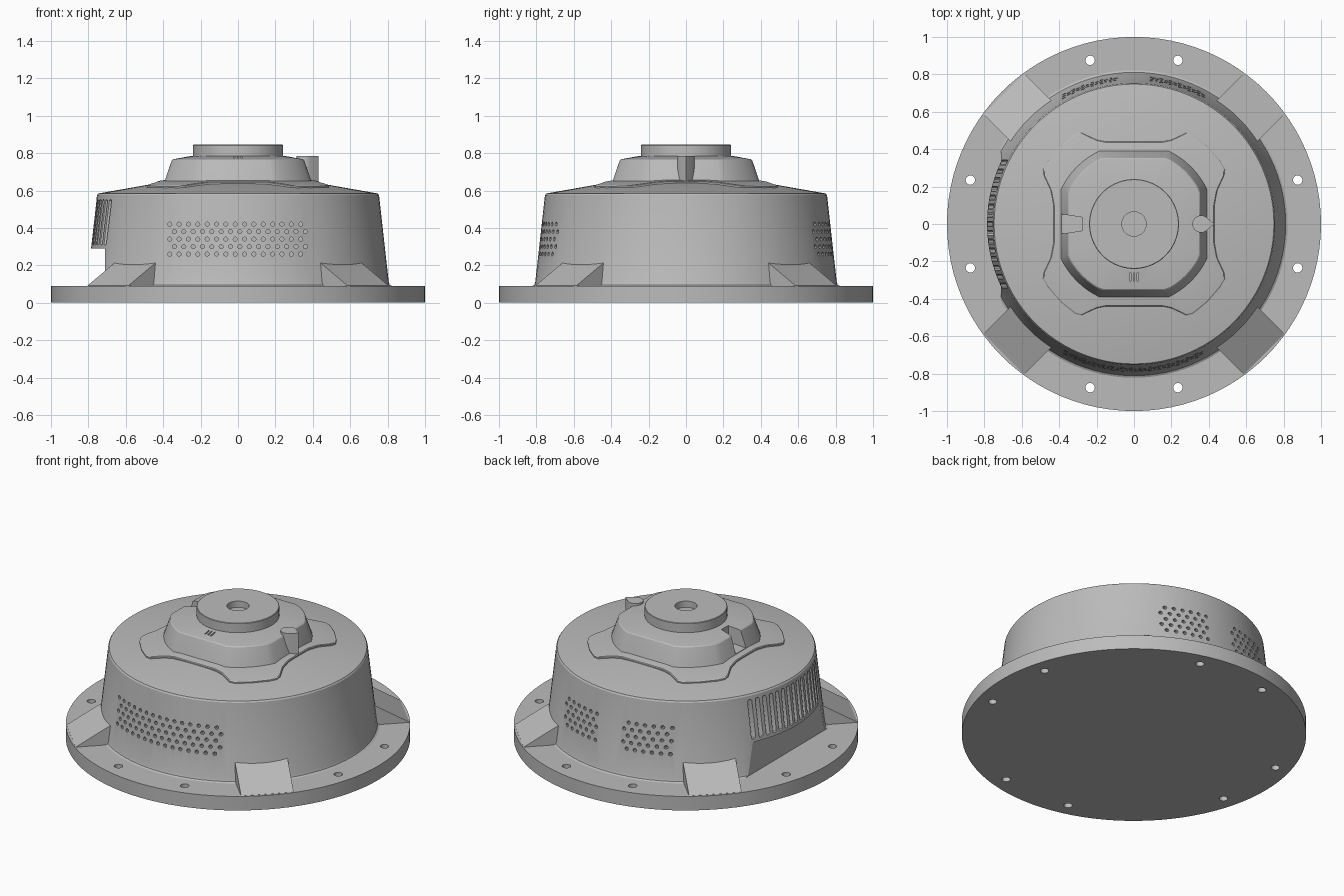
import bpy, bmesh, math
from mathutils import Vector, Matrix

if "Cube" in bpy.data.objects:
    bpy.data.objects.remove(bpy.data.objects["Cube"])

grey = bpy.data.materials.new("cast_grey")
grey.use_nodes = True
COLOUR = (0.5, 0.5, 0.5, 1)
grey.diffuse_color = COLOUR
grey.node_tree.nodes["Principled BSDF"].inputs["Base Color"].default_value = COLOUR


def loft(bm, rings):
    """Skin a list of equal-length rings and cap both ends."""
    rows = [[bm.verts.new(p) for p in ring] for ring in rings]
    n = len(rows[0])
    for a, b in zip(rows, rows[1:]):
        for i in range(n):
            j = (i + 1) % n
            bm.faces.new((a[i], a[j], b[j], b[i]))
    bm.faces.new(rows[0][::-1])
    bm.faces.new(rows[-1])


def circle(r, z, n=96):
    return [(r * math.cos(t * math.tau / n), r * math.sin(t * math.tau / n), z) for t in range(n)]


def prism(bm, outline, z0, z1):
    loft(bm, [[(x, y, z) for x, y in outline] for z in (z0, z1)])


def box(bm, x0, x1, y0, y1, z0, z1):
    prism(bm, [(x0, y0), (x1, y0), (x1, y1), (x0, y1)], z0, z1)


def make(name, bm):
    bmesh.ops.recalc_face_normals(bm, faces=bm.faces)
    mesh = bpy.data.meshes.new(name)
    bm.to_mesh(mesh)
    bm.free()
    mesh.materials.append(grey)
    ob = bpy.data.objects.new(name, mesh)
    bpy.context.collection.objects.link(ob)
    return ob


def lathe(name, profile):
    bm = bmesh.new()
    loft(bm, [circle(r, z) for r, z in profile])
    return make(name, bm)


def carve(ob, cutter_bm):
    """Subtract the cutter shapes and keep the plain result."""
    cutter = make("cutter", cutter_bm)
    cutter.hide_render = True
    mod = ob.modifiers.new("cut", "BOOLEAN")
    mod.operation = "DIFFERENCE"
    mod.solver = "EXACT"
    mod.object = cutter
    graph = bpy.context.evaluated_depsgraph_get()
    mesh = bpy.data.meshes.new_from_object(ob.evaluated_get(graph))
    ob.modifiers.clear()
    ob.data = mesh
    bpy.data.objects.remove(cutter)


parts = []

# Mounting flange with eight bolt holes
flange = lathe("flange", [(1, 0), (1, 0.09)])
cut = bmesh.new()
for quarter in range(4):
    for offset in (15, 75):
        a = math.radians(90 * quarter + offset)
        move = Vector((math.cos(a), math.sin(a), 0)) * 0.906
        loft(cut, [[Vector(p) + move for p in circle(0.025, z, 20)] for z in (-0.1, 0.2)])
carve(flange, cut)
parts.append(flange)

# Tapered housing
housing = lathe("housing", [(0.822, 0.05), (0.822, 0.09), (0.811, 0.096), (0.806, 0.11),
                            (0.754, 0.575), (0.748, 0.584), (0.4, 0.645), (0.3, 0.645)])
cut = bmesh.new()


def wall_radius(z):
    return 0.806 - (z - 0.11) * 0.112


def speaker_hole(x, z, side):
    y = math.sqrt(wall_radius(z) ** 2 - x * x)
    ring = [(x + px, z + pz) for px, pz, _ in circle(0.011, 0, 10)]
    loft(cut, [[(px, side * d, pz) for px, pz in ring] for d in (y - 0.025, y + 0.06)])


# Perforated patches: one wide at the front, two small at the back
for row in range(5):
    z = 0.26 + 0.04 * row
    shift = 0.025 * (row % 2)
    for i in range(15):
        speaker_hole(-0.365 + 0.05 * i + shift, z, -1)
    for start in (-0.375, 0.095):
        for i in range(6):
            speaker_hole(start + 0.05 * i + shift, z, 1)

# Flat recess under the grille
box(cut, -1.2, -0.71, -0.6, 0.6, 0.085, 0.29)

# Upright grille slots with round ends
for i in range(-7, 8):
    y = 0.047 * i
    depth = math.sqrt(0.75 ** 2 - y * y) - 0.03
    ring = []
    for k in range(12):
        a = math.pi * (k if k < 6 else k - 1) / 5
        ring.append((y + 0.013 * math.cos(a), (0.54 if k < 6 else 0.32) + 0.013 * math.sin(a)))
    loft(cut, [[(x, py, pz) for py, pz in ring] for x in (-depth, -0.9)])
carve(housing, cut)
parts.append(housing)

# Four sloping ramps on the diagonals
for k, name in enumerate(("back_left", "back_right", "front_right", "front_left")):
    bm = bmesh.new()
    side = [(0.7, 0.05), (0.984, 0.05), (0.984, 0.091), (0.7, 0.26)]
    loft(bm, [[(d, y, z) for d, z in side] for y in (-0.155, 0.155)])
    bm.transform(Matrix.Rotation(math.radians(45 + 90 * k), 4, "Z"))
    parts.append(make("ramp_" + name, bm))


# Raised plate with waisted sides that follows the cone
def cone_z(x, y):
    return 0.645 - (math.hypot(x, y) - 0.4) * 0.175


quad = [(0.43, 0.1), (0.445, 0.18), (0.482, 0.26), (0.486, 0.295), (0.46, 0.34), (0.39, 0.42),
        (0.315, 0.48), (0.28, 0.488), (0.25, 0.473), (0.2, 0.45), (0.15, 0.44)]
half = quad + [(-x, y) for x, y in quad[::-1]]
outline = half + [(-x, -y) for x, y in half]
bm = bmesh.new()
loft(bm, [[(x * s, y * s, cone_z(x * s, y * s) + lift) for x, y in outline]
          for s, lift in ((1, -0.03), (1, 0.008), (0.99, 0.012), (0.75, 0.012))])
parts.append(make("top_plate", bm))


# Rounded square dome
def rounded_square(h, r, z):
    angles = [0] + [25 + 5 * k for k in range(9)]
    ring = []
    for quarter in range(4):
        for deg in angles:
            a = math.radians(deg + 90 * quarter)
            c, s = math.cos(a), math.sin(a)
            d = min(h / max(abs(c), abs(s)), r)
            ring.append((d * c, d * s, z))
    return ring


bm = bmesh.new()
loft(bm, [rounded_square(0.4, 0.44, 0.62), rounded_square(0.394, 0.434, 0.645),
          rounded_square(0.354, 0.394, 0.762), rounded_square(0.348, 0.388, 0.767),
          rounded_square(1, 0.25, 0.785)])
dome = make("dome", bm)
cut = bmesh.new()
prism(cut, [(-0.5, -0.07), (-0.275, -0.035), (-0.275, 0.035), (-0.5, 0.07)], 0.66, 0.9)
for x in (-0.02, 0, 0.02):
    box(cut, x - 0.004, x + 0.004, -0.305, -0.262, 0.765, 0.82)
carve(dome, cut)
parts.append(dome)

# Round collar with a blind centre hole
parts.append(lathe("collar", [(0.065, 0.805), (0.065, 0.845), (0.237, 0.845),
                              (0.24, 0.842), (0.24, 0.77)]))

# Teardrop pointer post
bm = bmesh.new()
drop = [(0.43, 0)]
for k in range(15):
    a = math.radians(55 + 250 * k / 14)
    drop.append((0.358 + 0.046 * math.cos(a), 0.046 * math.sin(a)))
prism(bm, drop, 0.62, 0.785)
parts.append(make("pointer_post", bm))

# Smooth round walls, keep hard edges
bpy.ops.object.select_all(action="DESELECT")
for ob in parts:
    ob.select_set(True)
bpy.context.view_layer.objects.active = parts[0]
bpy.ops.object.shade_smooth_by_angle(angle=math.radians(25))
